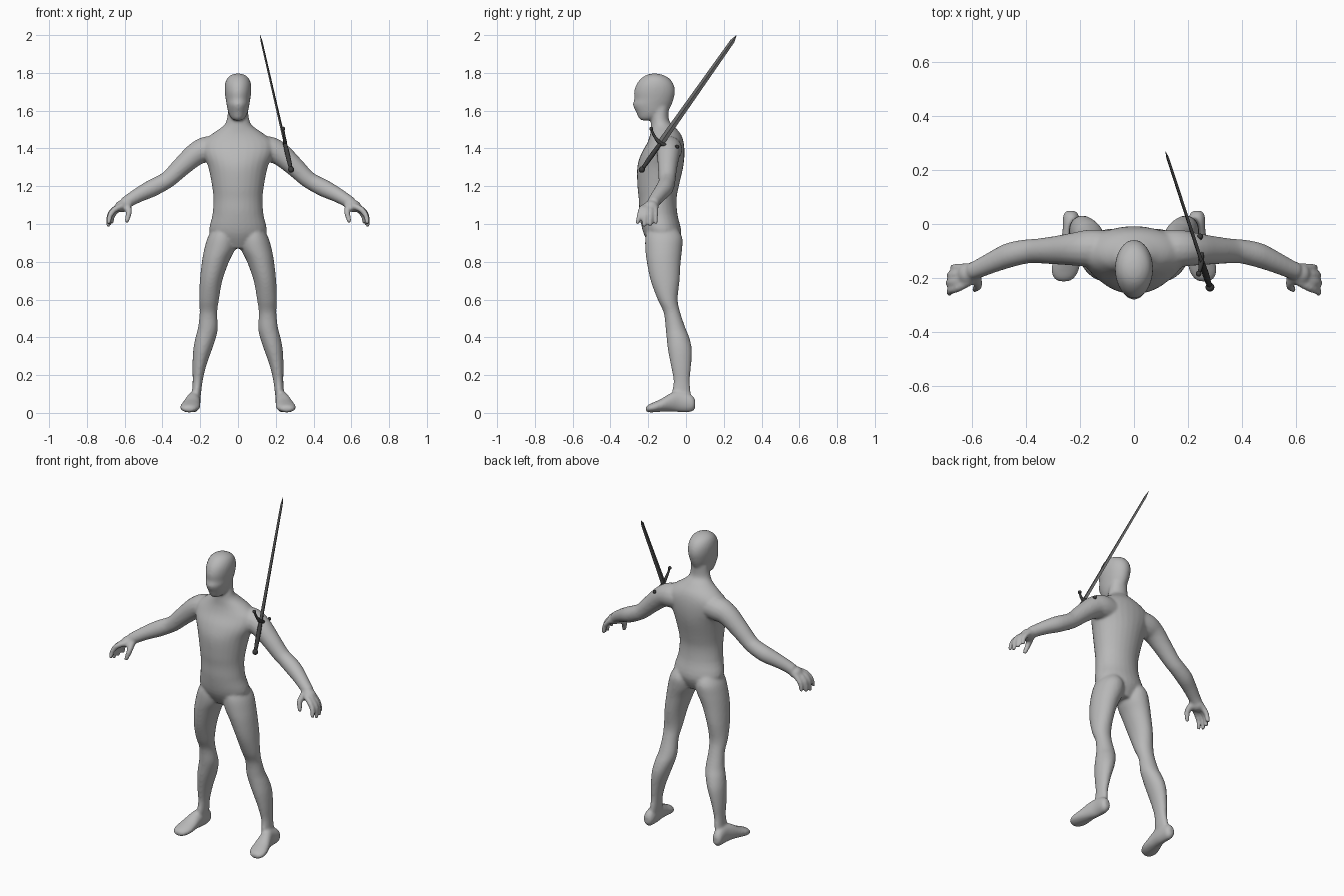
import bpy, bmesh, math
from mathutils import Vector, Matrix

if "Cube" in bpy.data.objects:
    bpy.data.objects.remove(bpy.data.objects["Cube"])

def material(name, v):
    m = bpy.data.materials.new(name)
    m.diffuse_color = (v, v, v, 1)
    m.use_nodes = True
    m.node_tree.nodes["Principled BSDF"].inputs["Base Color"].default_value = m.diffuse_color
    return m

SKIN = material("grey_skin", 0.48)
STEEL = material("dark_steel", 0.13)
GRIP = material("black_grip", 0.045)

def smooth_rows(rows, steps=4):
    """Catmull-Rom interpolation through rows of numbers."""
    rows = [Vector(r) for r in rows]
    out = []
    for i in range(len(rows) - 1):
        a, b, c, d = rows[max(i - 1, 0)], rows[i], rows[i + 1], rows[min(i + 2, len(rows) - 1)]
        for k in range(steps):
            t = k / steps
            out.append(0.5 * (2 * b + (c - a) * t + (2 * a - 5 * b + 4 * c - d) * t * t
                              + (3 * b - a - 3 * c + d) * t ** 3))
    return out + [rows[-1]]

def skin_rings(bm, rings):
    """Bridge rings of points and close both ends."""
    vs = [[bm.verts.new(p) for p in r] for r in rings]
    n = len(vs[0])
    for a, b in zip(vs, vs[1:]):
        for i in range(n):
            bm.faces.new((a[i], a[(i + 1) % n], b[(i + 1) % n], b[i]))
    bm.faces.new(vs[0][::-1])
    bm.faces.new(vs[-1])

def loft(bm, rows, side=1, along_y=False, n=28):
    """Ellipse rings; each row: position, x0, x1, then low/high of the other axis."""
    rings = []
    for p, x0, x1, a0, a1 in smooth_rows(rows):
        ring = []
        for i in range(n):
            t = 2 * math.pi * i / n
            x = side * ((x0 + x1) / 2 + (x1 - x0) / 2 * math.cos(t))
            a = (a0 + a1) / 2 + (a1 - a0) / 2 * math.sin(t)
            ring.append((x, p, a) if along_y else (x, a, p))
        rings.append(ring)
    skin_rings(bm, rings)

def tube(bm, rows, side=1, n=16):
    """Round tube; each row: x, y, z, radius."""
    rows = smooth_rows(rows)
    pts = [Vector((side * r[0], r[1], r[2])) for r in rows]
    rings = []
    for i, p in enumerate(pts):
        d = (pts[min(i + 1, len(pts) - 1)] - pts[max(i - 1, 0)]).normalized()
        u = d.cross(Vector((0, 1, 0.2))).normalized()
        v = d.cross(u)
        rings.append([p + rows[i][3] * (u * math.cos(t) + v * math.sin(t))
                      for t in (2 * math.pi * k / n for k in range(n))])
    skin_rings(bm, rings)

def ball(bm, p, r, scale=(1, 1, 1)):
    m = Matrix.Translation(p) @ Matrix.Diagonal((*scale, 1))
    bmesh.ops.create_uvsphere(bm, u_segments=16, v_segments=10, radius=r, matrix=m)

def finish(bm, name, mat):
    bmesh.ops.recalc_face_normals(bm, faces=bm.faces)
    me = bpy.data.meshes.new(name)
    bm.to_mesh(me)
    bm.free()
    me.materials.append(mat)
    ob = bpy.data.objects.new(name, me)
    bpy.context.collection.objects.link(ob)
    return ob

# ---- body: lofted parts fused by remeshing ----
bm = bmesh.new()
# torso and neck: z, half width, front y, back y
torso = [(.87, .07, -.18, -.06), (.95, .150, -.225, -.025), (1.05, .135, -.245, -.045),
         (1.13, .130, -.25, -.05), (1.2, .137, -.257, -.038), (1.3, .157, -.258, -.015),
         (1.37, .185, -.238, -.008), (1.43, .19, -.205, -.012), (1.475, .14, -.19, -.027),
         (1.515, .083, -.186, -.06), (1.55, .06, -.185, -.09), (1.62, .052, -.18, -.09)]
loft(bm, [(z, -w, w, f, b) for z, w, f, b in torso])
# head
head = [(1.548, .018, -.235, -.19), (1.56, .036, -.25, -.14), (1.59, .051, -.263, -.1),
        (1.63, .060, -.281, -.077), (1.66, .065, -.274, -.066), (1.70, .070, -.275, -.058),
        (1.74, .069, -.262, -.066), (1.772, .057, -.236, -.09), (1.79, .034, -.207, -.125),
        (1.797, .008, -.175, -.158)]
loft(bm, [(z, -w, w, f, b) for z, w, f, b in head])

leg = [(.98, .03, .13, -.2, -.05), (.93, .01, .160, -.215, -.02), (.87, .014, .178, -.216, -.020),
       (.8, .048, .191, -.208, -.028), (.7, .083, .202, -.187, -.034), (.6, .101, .206, -.15, -.044),
       (.53, .11, .203, -.118, -.03), (.45, .107, .212, -.108, -.003), (.4, .116, .225, -.103, .017),
       (.335, .138, .237, -.096, .031), (.25, .168, .241, -.08, .027), (.17, .187, .240, -.066, .02),
       (.1, .196, .244, -.075, .026), (.04, .205, .25, -.07, .03)]
foot = [(.049, .218, .25, .025, .07), (.03, .203, .263, .006, .095), (-.03, .199, .265, .004, .115),
        (-.08, .199, .28, .007, .105), (-.13, .199, .298, .006, .075), (-.17, .203, .307, .003, .057),
        (-.2, .22, .298, .003, .043), (-.213, .24, .28, .01, .03)]
arm = [(.08, -.09, 1.395, .065), (.16, -.09, 1.395, .070), (.22, -.093, 1.372, .062),
       (.29, -.097, 1.312, .053), (.36, -.1, 1.245, .046), (.40, -.102, 1.218, .045),
       (.46, -.115, 1.187, .046), (.52, -.14, 1.157, .040), (.57, -.163, 1.128, .035),
       (.60, -.175, 1.108, .033)]
# fingers: base y, knuckle y, tip y, tip x, tip z
fingers = [(-.212, -.236, -.258, .686, 1.0), (-.195, -.212, -.222, .69, .986),
           (-.178, -.186, -.190, .685, .988), (-.162, -.162, -.160, .672, 1.0)]
for s in (1, -1):
    loft(bm, leg, s)
    loft(bm, foot, s, along_y=True)
    tube(bm, arm, s)
    ball(bm, (s * .615, -.185, 1.093), .038, (1, 1.05, .85))
    for yb, yk, yt, xt, zt in fingers:
        tube(bm, [(.61, yb, 1.095, .018), (xt - .035, yk, 1.078, .0165),
                  (xt - .008, (yk + yt) / 2, 1.043, .0145), (xt - .002, yt, zt, .011)], s, 10)
    # thumb
    tube(bm, [(.59, -.185, 1.10, .024), (.578, -.222, 1.068, .018),
              (.582, -.235, 1.04, .015), (.592, -.243, 1.008, .012)], s, 10)
body = finish(bm, "body", SKIN)
mod = body.modifiers.new("fuse", 'REMESH')
mod.mode = 'VOXEL'
mod.voxel_size = .007
mod.use_smooth_shade = True
mod = body.modifiers.new("soften", 'SMOOTH')
mod.factor = .5
mod.iterations = 9

# ---- sword: local x along the guard, local z along the blade ----
tip, pommel_end = Vector((.117, .268, 2.0)), Vector((.284, -.243, 1.275))
d = (tip - pommel_end).normalized()
w = Vector((.007, .138, -.102))
w = (w - d * w.dot(d)).normalized()
length, down = (tip - pommel_end).length, .19
frame = Matrix((w, d.cross(w), d)).transposed().to_4x4()
frame.translation = pommel_end + d * down
top = length - down

# diamond-section blade
bm = bmesh.new()
skin_rings(bm, [[(a, 0, z), (0, b, z), (-a, 0, z), (0, -b, z)] for z, a, b in
                [(0, .018, .007), (top - .04, .012, .005), (top, .0006, .0006)]])
blade = finish(bm, "blade", STEEL)

# curved guard with knobbed ends
bm = bmesh.new()
tube(bm, [(-.084, 0, .036, .006), (-.05, 0, .014, .007), (0, 0, 0, .011),
          (.05, 0, .014, .007), (.084, 0, .036, .006)], n=10)
for s in (1, -1):
    ball(bm, (s * .084, 0, .036), .0105)
guard = finish(bm, "guard", GRIP)

# handle and pommel
bm = bmesh.new()
tube(bm, [(0, 0, -.175, .009), (0, 0, -.09, .0125), (0, 0, 0, .010)], n=12)
handle = finish(bm, "handle", GRIP)
bm = bmesh.new()
ball(bm, (0, 0, -.174), .0165)
pommel = finish(bm, "pommel", GRIP)

for ob in (blade, guard, handle, pommel):
    ob.data.transform(frame)
for ob in (guard, handle, pommel):
    ob.data.shade_smooth()
